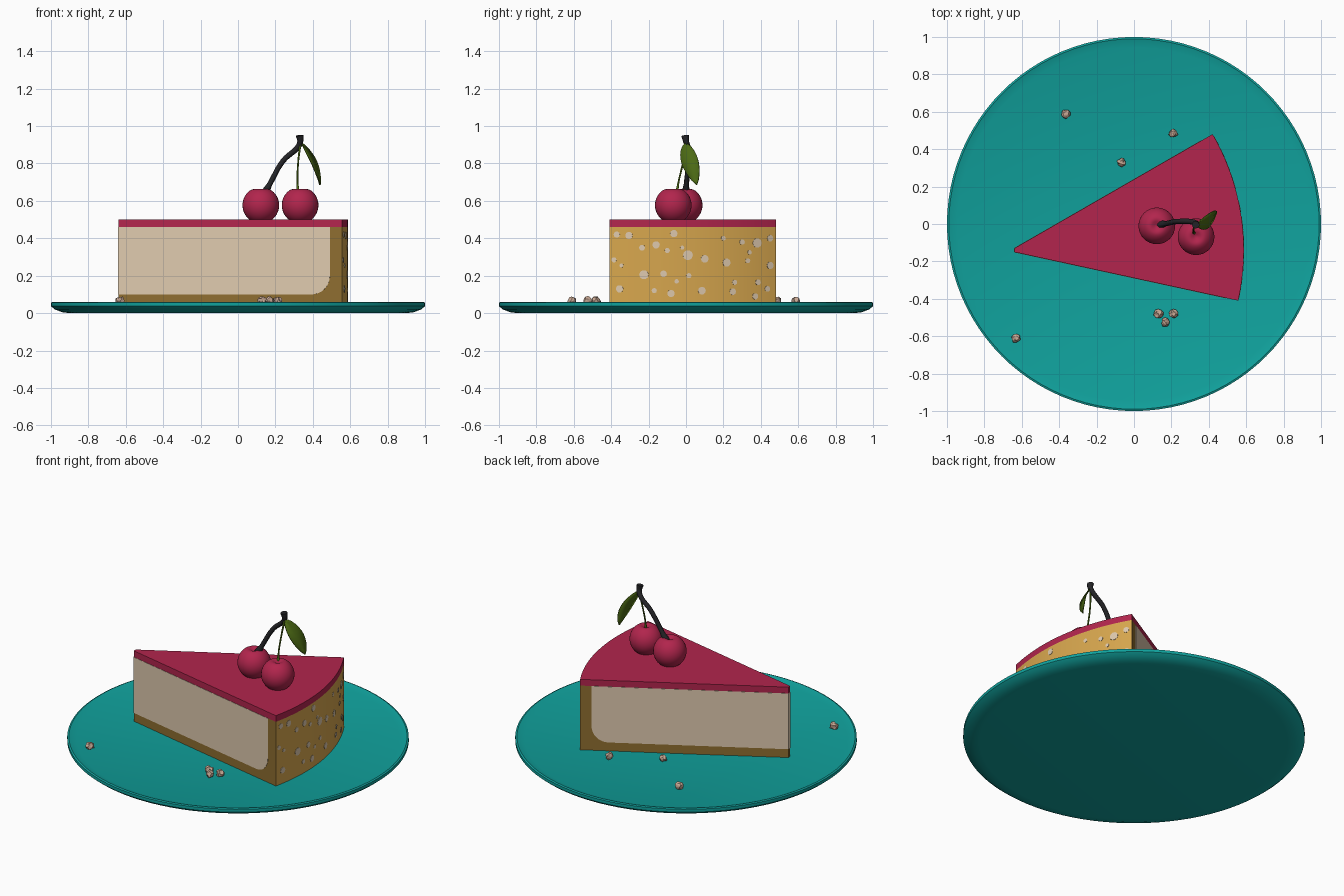
import bpy, bmesh, math, random
from mathutils import Vector

if "Cube" in bpy.data.objects:
    bpy.data.objects.remove(bpy.data.objects["Cube"])

random.seed(4)


def material(name, rgb):
    lin = [((c / 255 + 0.055) / 1.055) ** 2.4 if c > 10 else c / 255 / 12.92 for c in rgb]
    m = bpy.data.materials.new(name)
    m.diffuse_color = (*lin, 1)
    m.use_nodes = True
    m.node_tree.nodes["Principled BSDF"].inputs["Base Color"].default_value = m.diffuse_color
    return m


TEAL = material("teal_glaze", (16, 162, 157))
RED = material("cherry_red", (178, 37, 77))
CREAM = material("cream", (222, 201, 174))
GOLD = material("golden_crust", (216, 167, 78))
BROWN = material("brown_crust", (142, 109, 48))
BLACK = material("dark_stem", (36, 36, 39))
GREEN = material("leaf_green", (76, 106, 20))
CRUMB = material("crumb_beige", (200, 168, 148))


def finish(bm, name, mats, smooth=True, angle=0.6):
    bmesh.ops.recalc_face_normals(bm, faces=bm.faces)
    for f in bm.faces:
        f.smooth = smooth
    for e in bm.edges:
        e.smooth = e.calc_face_angle(0) < angle
    me = bpy.data.meshes.new(name)
    bm.to_mesh(me)
    bm.free()
    for m in mats:
        me.materials.append(m)
    ob = bpy.data.objects.new(name, me)
    bpy.context.collection.objects.link(ob)
    return ob


def lathe(name, profile, mat, segs, loc=(0, 0, 0), angle=0.6):
    bm = bmesh.new()
    vs = [bm.verts.new((r, 0, z)) for r, z in profile]
    es = [bm.edges.new(p) for p in zip(vs, vs[1:])]
    bmesh.ops.spin(bm, geom=vs + es, cent=(0, 0, 0), axis=(0, 0, 1),
                   angle=math.tau, steps=segs)
    bmesh.ops.remove_doubles(bm, verts=bm.verts, dist=1e-5)
    ob = finish(bm, name, [mat], angle=angle)
    ob.location = loc
    return ob


def extrude(bm, points, offset):
    """Closed prism from a planar outline and an offset vector."""
    a = [bm.verts.new(p) for p in points]
    b = [bm.verts.new(Vector(p) + Vector(offset)) for p in points]
    bm.faces.new(a)
    bm.faces.new(b[::-1])
    for i in range(len(a)):
        j = (i + 1) % len(a)
        bm.faces.new((a[i], a[j], b[j], b[i]))


# Dished plate
lathe("plate", [(0, 0), (0.9, 0), (0.94, 0.005), (0.98, 0.02), (1, 0.037), (1, 0.056),
                (0.99, 0.06), (0.945, 0.046), (0, 0.044)], TEAL, 96, angle=0.4)

# Cake wedge outline
CX, CY, R = -0.65, -0.14, 1.237
A0, A1, N = math.radians(-12.6), math.radians(30.1), 24
TIP_F, TIP_B = (-0.64, -0.15), (-0.64, -0.13)
arc = [(CX + R * math.cos(a), CY + R * math.sin(a))
       for a in (A0 + (A1 - A0) * i / N for i in range(N + 1))]
outline = [TIP_F] + arc + [TIP_B]
FLOOR, TOP = 0.043, 0.46


def wedge(name, z0, z1, mats):
    bm = bmesh.new()
    extrude(bm, [(x, y, z0) for x, y in outline], (0, 0, z1 - z0))
    return finish(bm, name, mats)


crust = wedge("crust", FLOOR, TOP, [BROWN, GOLD])
for p in crust.data.polygons:  # outer curved wall is golden
    c = Vector((p.center.x - CX, p.center.y - CY))
    p.material_index = int(abs(p.normal.z) < 0.5 and c.length > R - 0.02)
wedge("topping", TOP, 0.5, [RED])


# Cream filling shown on the cut sides, with a rounded lower outer corner
def filling(name, start, end, outer, fillet):
    s, e = Vector((*start, 0)), Vector((*end, 0))
    d = (e - s).normalized()
    length = (e - s).length - outer
    pts = [(0, TOP), (0, 0.1)]
    if fillet:
        for i in range(9):
            t = math.pi / 2 * i / 8
            pts.append((length - fillet + fillet * math.sin(t),
                        0.1 + fillet - fillet * math.cos(t)))
    else:
        pts.append((length, 0.1))
    pts.append((length, TOP))
    n = d.cross(Vector((0, 0, 1)))
    if n.dot(s - Vector((0.1, 0, 0)) if not fillet else (s + e) / 2 - Vector((0, 0, 0))) < 0:
        n = -n
    bm = bmesh.new()
    extrude(bm, [s + d * u + Vector((0, 0, z)) - n * 0.002 for u, z in pts], n * 0.004)
    finish(bm, name, [CREAM], smooth=False)


filling("filling_front", TIP_F, arc[0], 0.067, 0.1)
filling("filling_back", TIP_B, arc[-1], 0.067, 0.1)
filling("filling_tip", TIP_B, TIP_F, 0, 0)

# Pale flecks on the curved crust: (y, z, radius)
flecks = [(-.37, .42, .017), (-.305, .415, .02), (-.065, .425, .02), (-.235, .35, .016),
          (-.16, .365, .02), (-.1, .335, .014), (.01, .31, .027), (-.225, .205, .025),
          (-.12, .21, .018), (-.05, .17, .012), (.015, .2, .014), (.1, .29, .021),
          (.2, .4, .013), (.217, .27, .022), (.3, .38, .015), (.38, .375, .026),
          (.45, .4, .018), (.34, .325, .012), (.33, .28, .014), (.45, .255, .02),
          (.26, .165, .014), (.385, .165, .016), (.085, .12, .021), (.25, .115, .018),
          (.37, .09, .017), (-.08, .105, .02), (-.17, .12, .014), (-.355, .13, .02),
          (-.385, .285, .014), (-.345, .255, .011), (.435, .13, .016), (-.02, .35, .011)]
bm = bmesh.new()
for y, z, r in flecks:
    a = math.asin((y - CY) / R)
    n, t = Vector((math.cos(a), math.sin(a), 0)), Vector((-math.sin(a), math.cos(a), 0))
    c = Vector((CX, CY, z)) + n * (R - 0.002)
    extrude(bm, [c + t * r * math.cos(k * math.tau / 10) +
                 Vector((0, 0, r * math.sin(k * math.tau / 10))) for k in range(10)], n * 0.004)
finish(bm, "crust_flecks", [CREAM], smooth=False)

# Cherries with a dimple at the top
CR = 0.098
profile = []
for i in range(25):
    t = math.pi * i / 24
    r = CR * math.sin(t) if 0 < i < 24 else 0
    dip = 0.025 * math.exp(-(r / 0.028) ** 2) if i < 12 else 0
    profile.append((r, CR * math.cos(t) - dip))
lathe("cherry_left", profile, RED, 32, (0.122, -0.01, 0.577), 1.2)
lathe("cherry_right", profile, RED, 32, (0.332, -0.068, 0.577), 1.2)


# Stems
def stem(name, pts, mat):
    cu = bpy.data.curves.new(name, 'CURVE')
    cu.dimensions = '3D'
    cu.bevel_depth = 1
    cu.bevel_resolution = 2
    cu.use_fill_caps = True
    cu.resolution_u = 6
    sp = cu.splines.new('BEZIER')
    sp.bezier_points.add(len(pts) - 1)
    for bp, (x, y, z, r) in zip(sp.bezier_points, pts):
        bp.co = (x, y, z)
        bp.radius = r
        bp.handle_left_type = bp.handle_right_type = 'AUTO'
    cu.materials.append(mat)
    bpy.context.collection.objects.link(bpy.data.objects.new(name, cu))


stem("stem_thick", [(.14, -.003, .635, .024), (.17, .002, .69, .014), (.242, .014, .815, .014),
                    (.325, .008, .895, .015), (.333, .0, .92, .016), (.33, -.004, .95, .021)], BLACK)
stem("stem_thin", [(.322, -.05, .64, .009), (.318, -.04, .70, .005),
                   (.322, -.015, .81, .005), (.333, .0, .9, .006)], GREEN)

# Leaf: folded, curved blade
bm = bmesh.new()
base, tip = Vector((.335, 0, .91)), Vector((.436, .058, .685))
side = Vector((.3, .95, .1)).normalized()
normal = (tip - base).cross(side).normalized()
if normal.x < 0:
    normal = -normal
rows = []
for i in range(11):
    t = i / 10
    w = 0.046 * math.sin(math.pi * t ** 0.9) ** 0.75 + 0.002
    c = base.lerp(tip, t) + normal * 0.018 * math.sin(math.pi * t)
    rows.append([bm.verts.new(c + side * w * s + normal * 0.006 * abs(s)) for s in (-1, 0, 1)])
for p, q in zip(rows, rows[1:]):
    for k in (0, 1):
        bm.faces.new((p[k], p[k + 1], q[k + 1], q[k]))
leaf = finish(bm, "leaf", [GREEN])
sol = leaf.modifiers.new("thickness", 'SOLIDIFY')
sol.thickness = 0.005
sol.offset = 0

# Crumbs scattered on the plate
for i, (x, y) in enumerate([(-.365, .59), (.21, .485), (-.065, .33), (.13, -.48),
                            (.21, -.48), (.17, -.525), (-.63, -.61)]):
    bm = bmesh.new()
    bmesh.ops.create_icosphere(bm, subdivisions=2, radius=0.023)
    for v in bm.verts:
        v.co *= random.uniform(0.8, 1.25)
    crumb = finish(bm, f"crumb_{i + 1}", [CRUMB], smooth=False)
    crumb.location = (x, y, 0.064)
